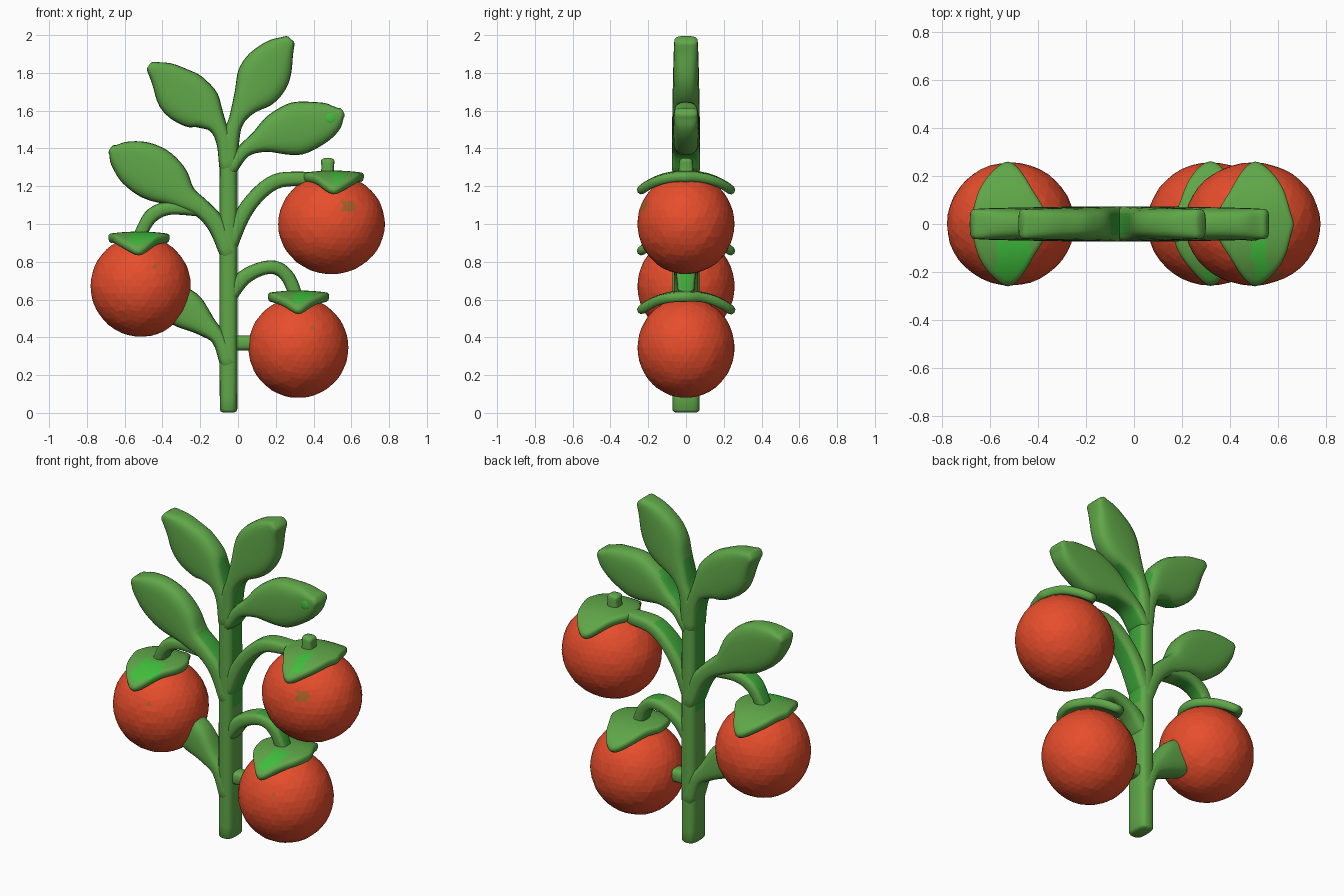
import bpy, bmesh, math, random
from mathutils import Vector

cube = bpy.data.objects.get("Cube")
if cube:
    bpy.data.objects.remove(cube, do_unlink=True)
random.seed(4)


def material(name, colour):
    m = bpy.data.materials.new(name)
    m.use_nodes = True
    m.diffuse_color = (*colour, 1)
    bsdf = next(n for n in m.node_tree.nodes if n.type == 'BSDF_PRINCIPLED')
    bsdf.inputs["Base Color"].default_value = (*colour, 1)
    bsdf.inputs["Roughness"].default_value = 0.7
    return m


GREEN = material("leaf green", (0.115, 0.385, 0.065))
VIVID = material("vivid green", (0.045, 0.37, 0.04))
BRIGHT = material("bright green", (0.05, 0.52, 0.045))
RED = material("tomato red", (0.8, 0.075, 0.025))
OLIVE = material("olive fleck", (0.4, 0.12, 0.02))


def add_object(name, bm, mats, smooth=True):
    bmesh.ops.recalc_face_normals(bm, faces=bm.faces)
    mesh = bpy.data.meshes.new(name)
    bm.to_mesh(mesh)
    bm.free()
    for m in mats:
        mesh.materials.append(m)
    ob = bpy.data.objects.new(name, mesh)
    bpy.context.collection.objects.link(ob)
    if smooth:
        bpy.ops.object.select_all(action='DESELECT')
        ob.select_set(True)
        bpy.context.view_layer.objects.active = ob
        bpy.ops.object.shade_smooth_by_angle(angle=math.radians(60))
    return ob


def spline(points, steps=4):
    """Smooth curve through the given points."""
    p = [Vector(q) for q in points]
    p = [2 * p[0] - p[1]] + p + [2 * p[-1] - p[-2]]
    out = []
    for i in range(1, len(p) - 2):
        a, b, c, d = p[i - 1:i + 3]
        for k in range(steps):
            t = k / steps
            out.append(0.5 * (2 * b + (c - a) * t + (2 * a - 5 * b + 4 * c - d) * t * t
                              + (3 * b - a - 3 * c + d) * t ** 3))
    return out + [p[-2]]


def loft(name, points, depth=0.072, end_depth=None, rule=None, accent=VIVID, sides=24):
    """Sweep a rounded box section along (x, z, half width) points, with domed ends."""
    end_depth = end_depth or depth
    path = spline(points)
    last = len(path) - 1
    sections = []
    for i, q in enumerate(path):
        tan = path[min(i + 1, last)] - path[max(i - 1, 0)]
        tan = Vector((tan.x, 0, tan.y)).normalized()
        d = depth + (end_depth - depth) * (i / last) ** 2
        sections.append((Vector((q.x, 0, q.y)), tan, max(q.z, 0.01), d))

    def dome(section, sign):
        c, t, w, d = section
        return [(c + t * sign * h, t, w - s, d - s) for h, s in ((.008, .005), (.014, .017))]

    sections = dome(sections[0], -1)[::-1] + sections + dome(sections[-1], 1)
    bm = bmesh.new()
    rings = []
    for c, t, w, d in sections:
        side = Vector((-t.z, 0, t.x))
        ring = []
        for k in range(sides):
            a = math.tau * k / sides
            u, v = (math.copysign(abs(f) ** 0.65, f) for f in (math.cos(a), math.sin(a)))
            ring.append(bm.verts.new(c + side * u * w + Vector((0, v * d, 0))))
        rings.append(ring)
    for r, s in zip(rings, rings[1:]):
        for k in range(sides):
            n = (k + 1) % sides
            bm.faces.new((r[k], r[n], s[n], s[k]))
    bm.faces.new(rings[0])
    bm.faces.new(rings[-1])
    bm.normal_update()
    if rule:
        for f in bm.faces:
            f.material_index = int(rule(f, f.calc_center_median()))
    add_object(name, bm, (GREEN, accent))


def edge_facing(f):
    return abs(f.normal.y) < 0.35


# Main stem, with vivid sides
loft("stem", [(-.05, .016, .046), (-.05, .3, .048), (-.05, .8, .048),
              (-.05, 1.3, .047), (-.05, 1.47, .04)],
     rule=lambda f, c: edge_facing(f) and c.z > 0.75)

# Leaves, vivid along the edges near the stem
leaves = {
    "top_left_leaf": [(-.045, 1.3, .044), (-.035, 1.46, .044), (-.008, 1.55, .042),
                      (.035, 1.63, .07), (.1, 1.72, .125), (.155, 1.815, .132),
                      (.215, 1.905, .092), (.272, 1.968, .036)],
    "top_right_leaf": [(-.055, 1.3, .044), (-.07, 1.43, .044), (-.105, 1.515, .048),
                       (-.15, 1.57, .085), (-.2, 1.615, .125), (-.3, 1.69, .137),
                       (-.385, 1.775, .09), (-.46, 1.832, .032)],
    "upper_left_leaf": [(-.04, 1.29, .035), (.03, 1.385, .037), (.11, 1.435, .06), (.2, 1.475, .11),
                        (.31, 1.505, .14), (.42, 1.535, .117), (.5, 1.565, .08), (.545, 1.588, .03)],
    "middle_right_leaf": [(-.05, .84, .045), (-.11, .99, .05), (-.19, 1.08, .05), (-.28, 1.14, .07),
                          (-.36, 1.21, .12), (-.45, 1.27, .142), (-.55, 1.325, .125),
                          (-.63, 1.37, .075), (-.665, 1.392, .03)],
    "lower_right_leaf": [(-.05, .26, .045), (-.1, .39, .04), (-.17, .46, .06), (-.26, .535, .1),
                         (-.33, .58, .1), (-.38, .61, .08)],
}
for name, pts in leaves.items():
    reach = 0.24 if name != "lower_right_leaf" else 0
    loft(name, pts, 0.074, 0.062,
         lambda f, c: edge_facing(f) and math.hypot(c.x - pts[1][0], c.z - pts[1][1]) < reach)


def plate(name, x, z, y, size):
    """Thin bright spot on the face of a leaf."""
    bm = bmesh.new()
    bmesh.ops.create_icosphere(bm, subdivisions=2, radius=1)
    bmesh.ops.scale(bm, verts=bm.verts, vec=(size, 0.004, size))
    bmesh.ops.translate(bm, verts=bm.verts, vec=(x, y, z))
    add_object(name, bm, (BRIGHT,))


plate("leaf_spot", .49, 1.56, -.066, .026)

# Branches carrying the fruit
loft("right_branch", [(-.2, 1.08, .04), (-.36, 1.085, .036), (-.45, 1.05, .038),
                      (-.5, .98, .034), (-.53, .9, .036)], .06, .04,
     lambda f, c: edge_facing(f) and c.x < -.3)
loft("upper_left_branch", [(-.05, .88, .045), (.02, 1.04, .042), (.1, 1.15, .04), (.2, 1.225, .04),
                           (.32, 1.24, .037), (.44, 1.24, .03)], .07, .045,
     lambda f, c: edge_facing(f) and c.x < .2)
loft("upper_left_stub", [(.475, 1.2, .045), (.475, 1.29, .034), (.475, 1.335, .036)], .04, .035)
loft("lower_left_branch", [(-.05, .62, .045), (.03, .715, .04), (.13, .765, .036),
                           (.21, .765, .036), (.27, .71, .036), (.31, .61, .036)], .065, .04,
     lambda f, c: edge_facing(f) and c.x > .15)
loft("lower_left_twig", [(-.05, .37, .045), (.02, .37, .04), (.12, .37, .04)], .045)


def tomato(name, x, z, rx, rz, fleck):
    """Slightly uneven faceted fruit with a small fleck on its front."""
    bm = bmesh.new()
    bmesh.ops.create_icosphere(bm, subdivisions=4, radius=1)
    for f in bm.faces:
        c = f.calc_center_median()
        f.material_index = int(c.y < 0 and abs(c.x - .3) < fleck and abs(c.z - .36) < fleck * .6)
    for v in bm.verts:
        v.co *= random.uniform(0.99, 1.0)
    bmesh.ops.scale(bm, verts=bm.verts, vec=(rx, 0.258, rz))
    bmesh.ops.translate(bm, verts=bm.verts, vec=(x, 0, z))
    add_object(name, bm, (RED, OLIVE), smooth=False)


def calyx(name, x, top, glow, rings=7, sides=40):
    """Four-pointed wavy cap, drooping to the front and back."""
    bm = bmesh.new()
    centre = bm.verts.new((x, 0, top - .022))
    grid = []
    for i in range(1, rings + 1):
        ring = []
        for k in range(sides):
            a = math.tau * k / sides
            c, s = math.cos(a), math.sin(a)
            r = (abs(c / .165) ** 1.4 + abs(s / .265) ** 1.4) ** (-1 / 1.4) * i / rings
            r *= 1 + 0.12 * math.sin(3 * a + x * 9) * abs(c * s)
            drop = 0.095 * abs(r * s / .26) ** 2.4 + 0.012 * (r * c / .16) ** 2
            ring.append(bm.verts.new((x + r * c, r * s, top - .022 - drop)))
        grid.append(ring)
    for k in range(sides):
        n = (k + 1) % sides
        bm.faces.new((centre, grid[0][k], grid[0][n]))
        for r, q in zip(grid, grid[1:]):
            bm.faces.new((r[k], q[k], q[n], r[n]))
    for f in bm.faces:
        m = f.calc_center_median()
        f.material_index = int(abs(m.x - x - .02) < glow and -0.2 < m.y < -0.06)
    ob = add_object(name, bm, (GREEN, BRIGHT))
    solid = ob.modifiers.new("thickness", 'SOLIDIFY')
    solid.thickness = 0.05
    solid.offset = 0
    ob.modifiers.new("rounding", 'SUBSURF').levels = 1


# Three fruits with their caps
fruits = [("right", -.515, .67, .267, .268, -.525, .957, .06, .07),
          ("upper_left", .495, 1.0, .284, .267, .505, 1.28, .13, .03),
          ("lower_left", .32, .345, .266, .267, .32, .645, .06, .045)]
for side, x, z, rx, rz, cx, top, fleck, glow in fruits:
    tomato(side + "_tomato", x, z, rx, rz, fleck)
    calyx(side + "_calyx", cx, top, glow)
